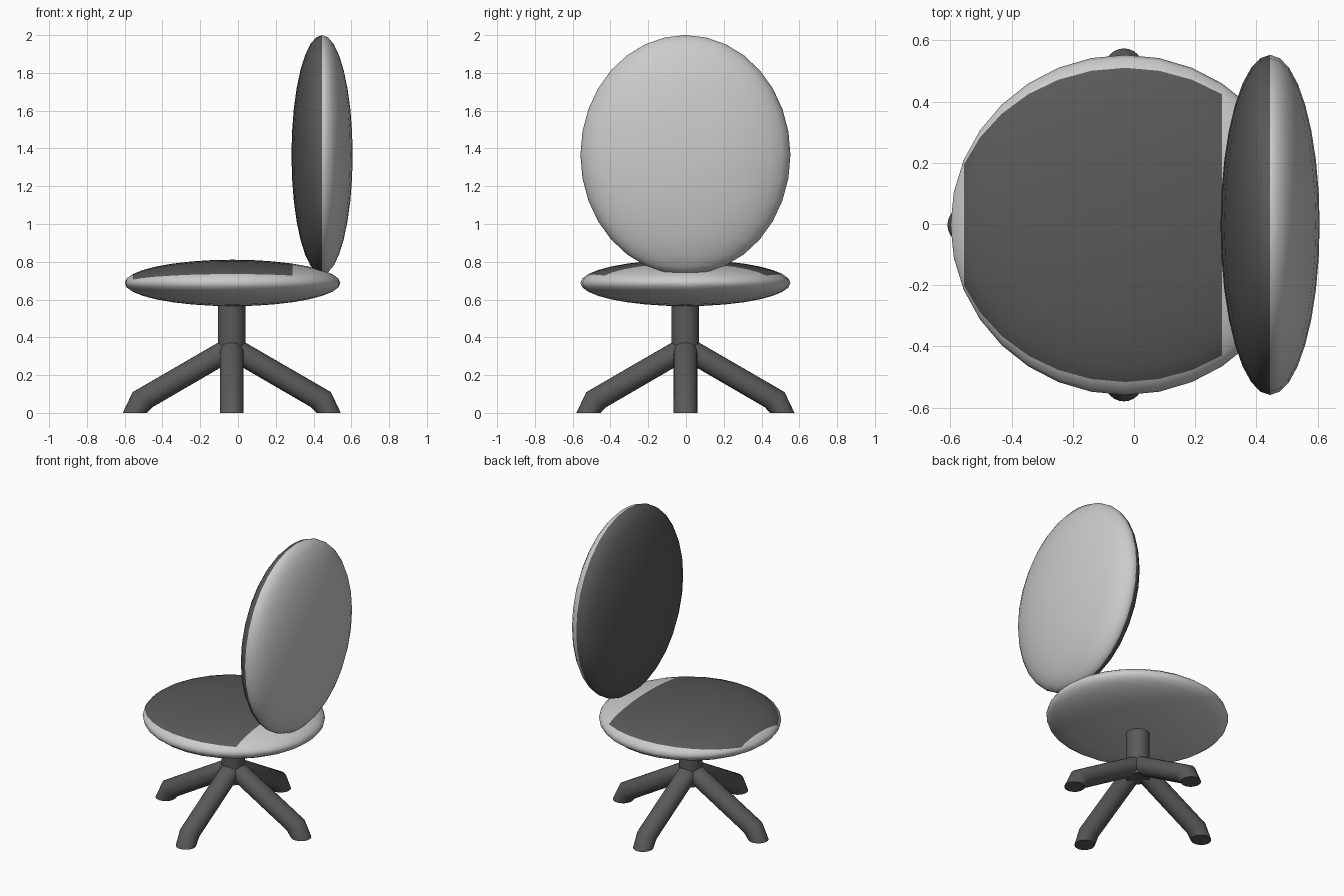
import bpy, bmesh, math
from mathutils import Matrix, Vector

if "Cube" in bpy.data.objects:
    bpy.data.objects.remove(bpy.data.objects["Cube"])

CX = -0.033  # axis of seat and base

dark = bpy.data.materials.new("dark")
dark.diffuse_color = (0.1, 0.1, 0.1, 1)
dark.use_nodes = True
dark.node_tree.nodes["Principled BSDF"].inputs["Base Color"].default_value = dark.diffuse_color
grey = bpy.data.materials.new("grey")
grey.diffuse_color = (0.8, 0.8, 0.8, 1)
grey.use_nodes = True
grey.node_tree.nodes["Principled BSDF"].inputs["Base Color"].default_value = grey.diffuse_color


def finish(name, bm, mats, angle=40):
    bmesh.ops.recalc_face_normals(bm, faces=bm.faces)
    me = bpy.data.meshes.new(name)
    bm.to_mesh(me)
    bm.free()
    ob = bpy.data.objects.new(name, me)
    bpy.context.collection.objects.link(ob)
    for m in mats:
        me.materials.append(m)
    bpy.ops.object.select_all(action='DESELECT')
    ob.select_set(True)
    bpy.context.view_layer.objects.active = ob
    bpy.ops.object.shade_smooth_by_angle(angle=math.radians(angle))
    return ob


def cushion(name, centre, radii, pole_x, is_dark):
    """Squashed ball; is_dark picks upholstered faces on the unit ball."""
    bm = bmesh.new()
    bmesh.ops.create_uvsphere(bm, u_segments=32, v_segments=16, radius=1)
    if pole_x:
        bm.transform(Matrix.Rotation(math.pi / 2, 4, 'Y'))
    for f in bm.faces:
        f.material_index = 1 if is_dark(f.calc_center_median()) else 0
    bm.transform(Matrix.Translation(centre) @ Matrix.Diagonal((*radii, 1)))
    return finish(name, bm, [grey, dark], 80)


# Seat with a dark pad on the top faces
cushion("seat", (-0.029, -0.003, 0.688), (0.571, 0.556, 0.123), True,
        lambda c: -0.92 < c.x < 0.55 and c.z > 0
        and math.atan2(c.z, abs(c.y)) > math.radians(22.5))

# Backrest, dark on the sitter's side
cushion("backrest", (0.445, -0.003, 1.366), (0.162, 0.556, 0.634), False,
        lambda c: c.x < 0)

# Central post
bm = bmesh.new()
bmesh.ops.create_cone(bm, cap_ends=True, segments=32, radius1=0.073,
                      radius2=0.073, depth=0.36,
                      matrix=Matrix.Translation((CX, -0.003, 0.43)))
finish("post", bm, [dark])

# Leg cross-sections: (outer/upper point, inner/lower point) as radius, height
SECTIONS = [((0.577, 0), (0.449, 0)),
            ((0.525, 0.11), (0.42, 0.03)),
            ((0.0, 0.414), (0.0, 0.274))]


def leg(name, turn):
    bm = bmesh.new()
    n, rings = 24, []
    for hi, lo in SECTIONS:
        a, b = Vector((hi[0], 0, hi[1])), Vector((lo[0], 0, lo[1]))
        mid, u = (a + b) / 2, (a - b) / 2
        rings.append([bm.verts.new(mid + u * math.cos(t) + Vector((0, 0.063 * math.sin(t), 0)))
                      for t in (2 * math.pi * i / n for i in range(n))])
    for r, s in zip(rings, rings[1:]):
        for i in range(n):
            j = (i + 1) % n
            bm.faces.new((r[i], r[j], s[j], s[i]))
    bm.faces.new(rings[0])
    bm.faces.new(rings[-1])
    bm.transform(Matrix.Translation((CX, -0.003, 0)) @ Matrix.Rotation(turn, 4, 'Z'))
    finish(name, bm, [dark], 35)


# Four legs around the post
for i, side in enumerate(("right", "back", "left", "front")):
    leg(side + "_leg", i * math.pi / 2)
